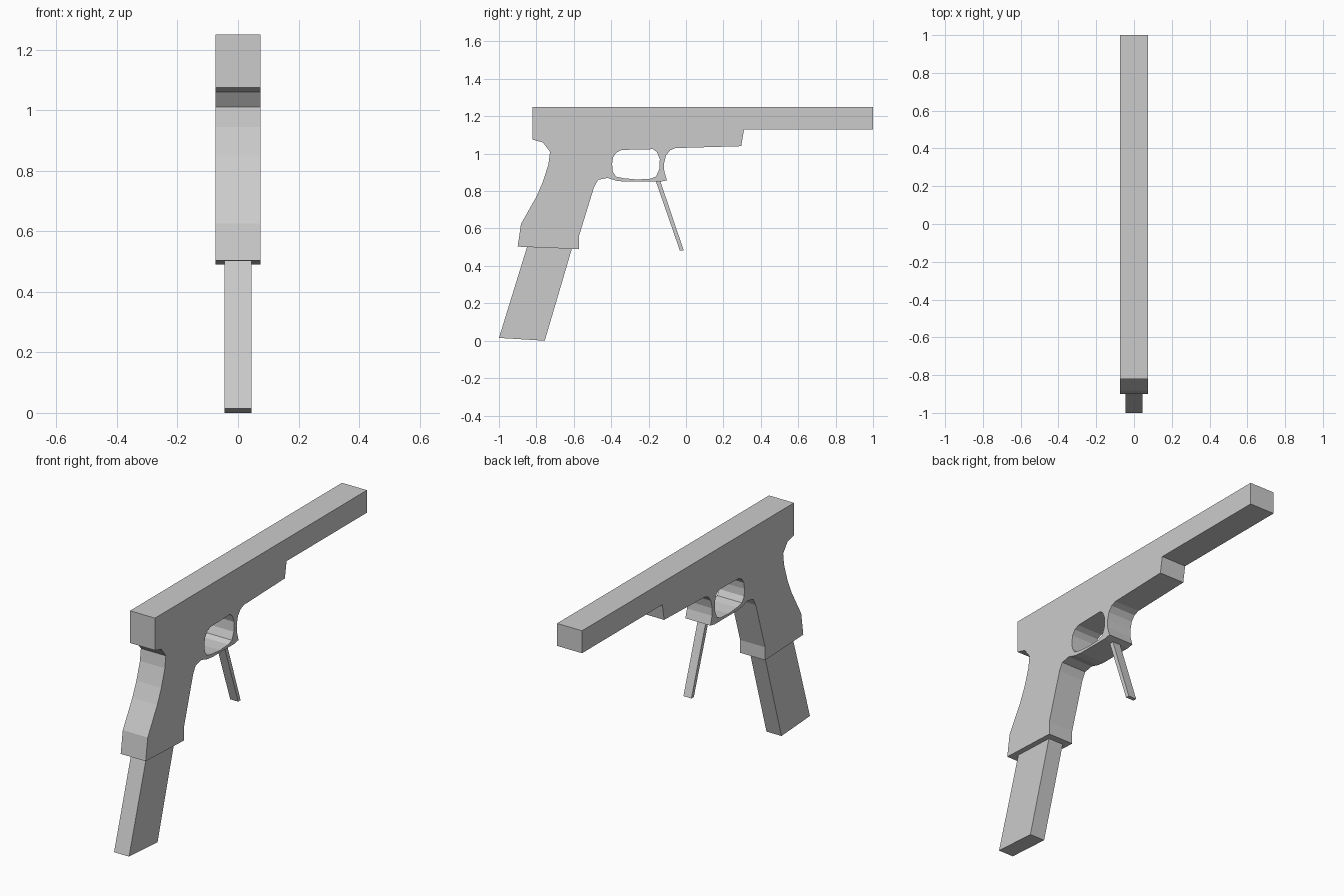
import bpy
import bmesh


def plate(name, half_width, *loops):
    """Fill side-view (y, z) loops (outline plus holes) and extrude across x."""
    bm = bmesh.new()
    edges = []
    for loop in loops:
        vs = [bm.verts.new((-half_width, y, z)) for y, z in loop]
        edges += [bm.edges.new((vs[i - 1], vs[i])) for i in range(len(vs))]
    bmesh.ops.triangle_fill(bm, edges=edges, use_beauty=True, normal=(1, 0, 0))
    ext = bmesh.ops.extrude_face_region(bm, geom=bm.faces[:], use_keep_orig=True)
    moved = [g for g in ext["geom"] if isinstance(g, bmesh.types.BMVert)]
    bmesh.ops.translate(bm, verts=moved, vec=(2 * half_width, 0, 0))
    bmesh.ops.recalc_face_normals(bm, faces=bm.faces[:])
    mesh = bpy.data.meshes.new(name)
    bm.to_mesh(mesh)
    bm.free()
    obj = bpy.data.objects.new(name, mesh)
    bpy.context.collection.objects.link(obj)
    return obj


# Main body: upper block, handle and guard in one silhouette
body = [
    (-0.82, 1.25), (-0.82, 1.075), (-0.765, 1.06), (-0.727, 1.01),
    (-0.735, 0.945), (-0.765, 0.85), (-0.80, 0.77), (-0.845, 0.69),
    (-0.882, 0.625), (-0.90, 0.503), (-0.572, 0.49), (-0.572, 0.56),
    (-0.492, 0.82), (-0.47, 0.86), (-0.42, 0.87), (-0.37, 0.855),
    (-0.325, 0.85), (-0.14, 0.85), (-0.102, 0.857), (-0.116, 0.905),
    (-0.118, 0.945), (-0.107, 0.99), (-0.085, 1.018), (-0.055, 1.03),
    (0.295, 1.04), (0.31, 1.128), (1.0, 1.128), (1.0, 1.25),
]
# Opening inside the guard
opening = [
    (-0.395, 0.945), (-0.39, 0.98), (-0.372, 1.006), (-0.345, 1.02),
    (-0.176, 1.024), (-0.155, 1.008), (-0.14, 0.97), (-0.143, 0.917),
    (-0.16, 0.878), (-0.19, 0.866), (-0.26, 0.862), (-0.33, 0.868),
    (-0.374, 0.877), (-0.392, 0.905),
]
plate("body", 0.075, body, opening)

# Slanted insert below the handle
plate("lower_insert", 0.045,
      [(-1.0, 0.015), (-0.755, 0.0), (-0.602, 0.52), (-0.844, 0.52)])

# Thin slanted bar below the guard
plate("thin_bar", 0.024,
      [(-0.163, 0.858), (-0.139, 0.858), (-0.012, 0.482), (-0.033, 0.482)])
